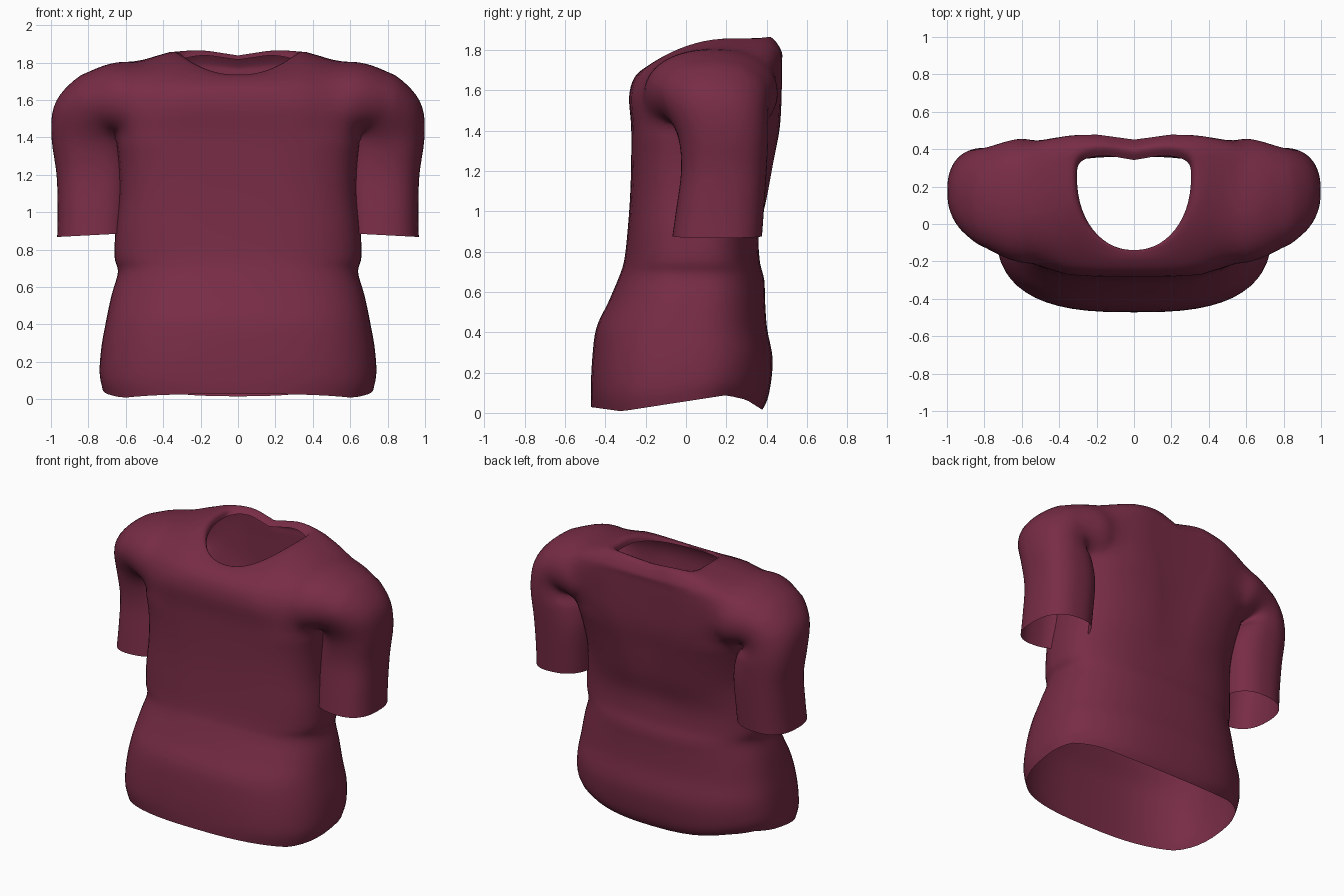
import bpy, bmesh, math
from mathutils import Vector

if "Cube" in bpy.data.objects:
    bpy.data.objects.remove(bpy.data.objects["Cube"])

SEG = 56
STEPS = 4

cloth = bpy.data.materials.new("burgundy cloth")
cloth.diffuse_color = (0.185, 0.025, 0.060, 1)
cloth.use_nodes = True
cloth.node_tree.nodes["Principled BSDF"].inputs["Base Color"].default_value = cloth.diffuse_color


def spline_rows(rows, steps=STEPS):
    """Catmull-Rom interpolation between rows of section parameters."""
    out = []
    for i in range(len(rows) - 1):
        a, b, c, d = (rows[max(i - 1, 0)], rows[i], rows[i + 1],
                      rows[min(i + 2, len(rows) - 1)])
        for s in range(steps):
            t = s / steps
            out.append([0.5 * (2 * q + (r - p) * t + (2 * p - 5 * q + 4 * r - w) * t * t
                               + (3 * q - p - 3 * r + w) * t ** 3)
                        for p, q, r, w in zip(a, b, c, d)])
    out.append(list(rows[-1]))
    return out


def loft(name, rings):
    """Closed tube through rings; the end caps use slot 1 so they can be opened later."""
    bm = bmesh.new()
    loops = [[bm.verts.new(p) for p in ring] for ring in rings]
    for lo, hi in zip(loops, loops[1:]):
        for k in range(SEG):
            n = (k + 1) % SEG
            bm.faces.new((lo[k], lo[n], hi[n], hi[k]))
    for loop in (loops[0], loops[-1]):
        mid = bm.verts.new(sum((v.co for v in loop), Vector()) / SEG)
        for k in range(SEG):
            bm.faces.new((loop[k], loop[(k + 1) % SEG], mid)).material_index = 1
    bmesh.ops.recalc_face_normals(bm, faces=bm.faces)
    me = bpy.data.meshes.new(name)
    bm.to_mesh(me)
    bm.free()
    me.materials.append(cloth)
    me.materials.append(cloth)
    ob = bpy.data.objects.new(name, me)
    bpy.context.collection.objects.link(ob)
    return ob


def spow(v, e):
    return math.copysign(abs(v) ** e, v)


# wavy hem height along y
HEM = [(-0.48, 0.030), (-0.32, 0.008), (-0.1, 0.042), (0.2, 0.088), (0.3, 0.065), (0.39, 0.008)]


def hem_height(y):
    for (y0, z0), (y1, z1) in zip(HEM, HEM[1:]):
        if y <= y1:
            return z0 + (z1 - z0) * (y - y0) / (y1 - y0)
    return HEM[-1][1]


def torso_ring(row):
    hw, yf, yb, yc, zf, zs, zb, nf, nb = row
    pts = []
    for k in range(SEG):
        a = 2 * math.pi * k / SEG
        c, s = math.cos(a), math.sin(a)
        e = 2 / (nf if s < 0 else nb)
        x = hw * spow(c, e)
        y = yc + (yb - yc if s > 0 else yc - yf) * spow(s, e)
        z = zs + ((zb if s > 0 else zf) - zs) * s * s
        z += hem_height(y) * max(0, 1 - z / 0.4)
        # spine groove and dip at the nape
        if s > 0:
            y -= 0.028 * math.exp(-(x / 0.1) ** 2) * min(1, max(0, (z - 0.8) / 0.5))
            z -= 0.03 * math.exp(-(x / 0.12) ** 2) * min(1, max(0, (z - 1.72) / 0.1))
        pts.append((x, y, z))
    return pts


# half width, front y, back y, widest y, z front / side / back, front and back squareness
torso_rows = [
    (0.725, -0.470, 0.378, 0.00, 0.000, 0.00, 0.000, 2.6, 2.5),
    (0.740, -0.472, 0.412, 0.01, 0.100, 0.10, 0.090, 2.8, 2.5),
    (0.730, -0.465, 0.430, 0.02, 0.260, 0.26, 0.260, 2.8, 2.5),
    (0.705, -0.445, 0.402, 0.03, 0.420, 0.42, 0.420, 2.7, 2.5),
    (0.675, -0.385, 0.392, 0.04, 0.550, 0.56, 0.560, 2.6, 2.5),
    (0.642, -0.330, 0.388, 0.05, 0.680, 0.68, 0.660, 2.6, 2.5),
    (0.660, -0.306, 0.365, 0.06, 0.760, 0.76, 0.760, 2.7, 2.5),
    (0.655, -0.290, 0.365, 0.07, 0.900, 0.90, 0.900, 2.9, 2.5),
    (0.635, -0.277, 0.405, 0.08, 1.080, 1.08, 1.060, 3.1, 2.5),
    (0.638, -0.272, 0.440, 0.10, 1.250, 1.25, 1.250, 3.3, 2.8),
    (0.655, -0.272, 0.468, 0.11, 1.420, 1.42, 1.420, 3.6, 3.4),
    (0.665, -0.282, 0.476, 0.12, 1.570, 1.58, 1.600, 3.6, 4.2),
    (0.635, -0.255, 0.478, 0.15, 1.665, 1.745, 1.740, 3.0, 4.4),
    (0.480, -0.195, 0.474, 0.19, 1.718, 1.828, 1.800, 2.5, 4.2),
    (0.335, -0.145, 0.425, 0.24, 1.735, 1.858, 1.868, 2.2, 4.0),
    (0.305, -0.140, 0.370, 0.25, 1.725, 1.815, 1.845, 2.1, 3.8),
]
shirt = loft("shirt", [torso_ring(r) for r in spline_rows(torso_rows)])

# centre x, y, z, tilted radius, depth radius, tilt in degrees, corner roundness
sleeve_rows = [
    (0.770, 0.155, 0.878, 0.197, 0.222, -3, 0.80),
    (0.766, 0.168, 1.00, 0.198, 0.218, 0, 0.80),
    (0.766, 0.188, 1.20, 0.204, 0.212, 0, 0.80),
    (0.790, 0.185, 1.36, 0.208, 0.222, 8, 0.84),
    (0.802, 0.160, 1.47, 0.205, 0.245, 27, 0.90),
    (0.766, 0.140, 1.54, 0.197, 0.276, 47, 0.92),
    (0.685, 0.130, 1.575, 0.213, 0.315, 68, 0.92),
    (0.575, 0.125, 1.59, 0.228, 0.343, 83, 0.92),
    (0.440, 0.130, 1.57, 0.170, 0.250, 90, 0.95),
]


def sleeve_ring(row, side):
    cx, cy, cz, r, ry, tilt, e = row
    t = math.radians(tilt)
    pts = []
    for k in range(SEG):
        a = 2 * math.pi * k / SEG
        u, v = r * spow(math.cos(a), e), ry * spow(math.sin(a), e)
        pts.append((side * (cx + u * math.cos(t)), cy + v, cz + u * math.sin(t)))
    return pts


# merge the shoulders with the body; the lower sleeves hang against its sides
bpy.context.view_layer.objects.active = shirt
shirt.select_set(True)
sleeve_path = spline_rows(sleeve_rows)
split = 3 * STEPS
lower_sleeves = []
for side in (-1, 1):
    rings = [sleeve_ring(r, side) for r in sleeve_path]
    shoulder = loft("shoulder", rings[split:])
    mod = shirt.modifiers.new("join", 'BOOLEAN')
    mod.operation = 'UNION'
    mod.solver = 'EXACT'
    mod.object = shoulder
    bpy.ops.object.modifier_apply(modifier=mod.name)
    bpy.data.objects.remove(shoulder)
    lower_sleeves.append(loft("lower_sleeve", rings[:split + 1]))

# open the hem, neck and cuffs, weld the sleeves, and soften the armhole joins
bm = bmesh.new()
bm.from_mesh(shirt.data)
for sleeve in lower_sleeves:
    bm.from_mesh(sleeve.data)
    bpy.data.objects.remove(sleeve)
bmesh.ops.delete(bm, geom=[f for f in bm.faces if f.material_index == 1], context='FACES')
bmesh.ops.remove_doubles(bm, verts=bm.verts, dist=0.002)
joins = [v for v in bm.verts if 0.38 < abs(v.co.x) < 0.82 and v.co.z > 1.38
         and not v.is_boundary]
for _ in range(12):
    bmesh.ops.smooth_vert(bm, verts=joins, factor=0.5,
                          use_axis_x=True, use_axis_y=True, use_axis_z=True)
bm.to_mesh(shirt.data)
bm.free()
shirt.data.materials.pop(index=1)
bpy.ops.object.shade_smooth_by_angle(angle=math.radians(60))
